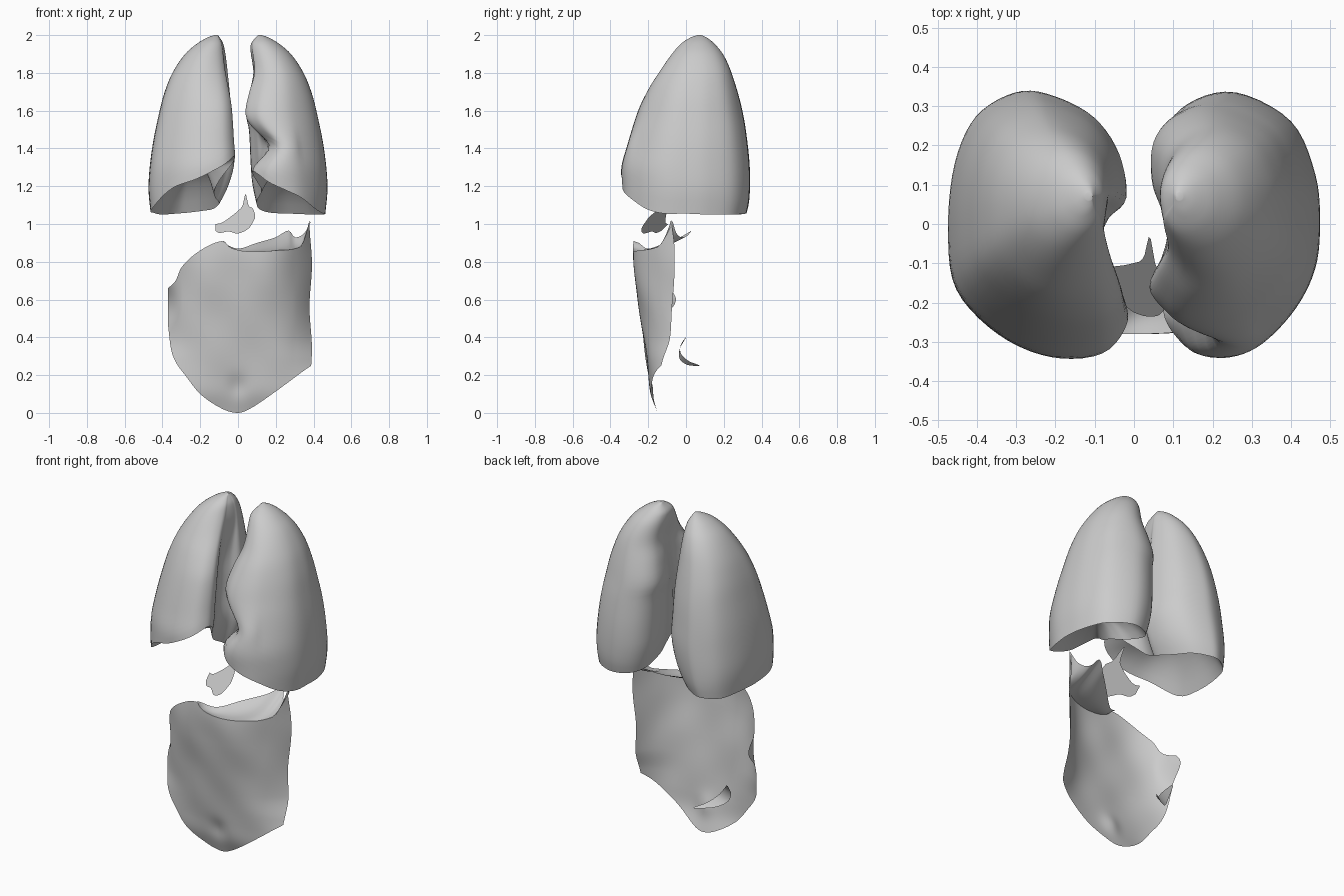
import bpy, bmesh, math
from mathutils import Vector

if "Cube" in bpy.data.objects:
    bpy.data.objects.remove(bpy.data.objects["Cube"])


def curve(pts, x):
    """Smooth interpolation through (position, value) pairs."""
    x = min(max(x, pts[0][0]), pts[-1][0])
    n = len(pts)
    i = 0
    while i < n - 2 and x > pts[i + 1][0]:
        i += 1

    def slope(k):
        a, b = pts[max(k - 1, 0)], pts[min(k + 1, n - 1)]
        return (b[1] - a[1]) / (b[0] - a[0])
    (x0, y0), (x1, y1) = pts[i], pts[i + 1]
    h = x1 - x0
    t = (x - x0) / h
    return (y0 * (2*t**3 - 3*t*t + 1) + slope(i) * h * (t**3 - 2*t*t + t)
            + y1 * (3*t*t - 2*t**3) + slope(i + 1) * h * (t**3 - t*t))


def closed_spline(pts, per):
    """Closed Catmull-Rom through the control points."""
    P = [Vector(p) for p in pts]
    n, out = len(P), []
    for i in range(n):
        a, b, c, d = P[i - 1], P[i], P[(i + 1) % n], P[(i + 2) % n]
        for k in range(per):
            t = k / per
            out.append(0.5 * (2*b + (c - a)*t + (2*a - 5*b + 4*c - d)*t*t
                              + (3*b - a - 3*c + d)*t**3))
    return out


def finish(name, bm, closed=False, angle=60):
    if closed:
        bmesh.ops.recalc_face_normals(bm, faces=bm.faces)
    me = bpy.data.meshes.new(name)
    bm.to_mesh(me)
    bm.free()
    ob = bpy.data.objects.new(name, me)
    bpy.context.collection.objects.link(ob)
    bpy.ops.object.select_all(action='DESELECT')
    ob.select_set(True)
    bpy.context.view_layer.objects.active = ob
    bpy.ops.object.shade_smooth_by_angle(angle=math.radians(angle))
    return ob


def sheet(name, f, nu, nv):
    bm = bmesh.new()
    g = [[bm.verts.new(f(i / nu, j / nv)) for i in range(nu + 1)] for j in range(nv + 1)]
    for j in range(nv):
        for i in range(nu):
            bm.faces.new((g[j][i], g[j][i+1], g[j+1][i+1], g[j+1][i]))
    return finish(name, bm)


# Lung silhouettes by height, shared by both lungs
OUTER = [(1.05, .462), (1.2, .474), (1.4, .455), (1.6, .415), (1.7, .388),
         (1.8, .347), (1.9, .28), (1.96, .21), (1.99, .155), (2.0, .125)]
FRONT = [(1.05, -.325), (1.2, -.335), (1.3, -.338), (1.4, -.312), (1.6, -.25),
         (1.72, -.195), (1.8, -.145), (1.9, -.075), (1.96, -.02), (1.99, .03), (2.0, .06)]
BACK = [(1.05, .315), (1.12, .33), (1.25, .335), (1.4, .325), (1.6, .295), (1.8, .24),
        (1.9, .195), (1.96, .145), (1.99, .105), (2.0, .08)]


def lung(name, side, inner, outline, notch, dome):
    ring = closed_spline(outline, 5)

    def point(p, z):
        # sections round off towards the apex
        d = Vector((p.x - .5, p.y - .5))
        k = min(1, max(0, (z - 1.6) / .35))
        k = .85 * k * k * (3 - 2 * k)
        q = d.lerp(d.normalized() * .5, k) + Vector((.5, .5))
        xi, yf = curve(inner, z), curve(FRONT, z)
        x = xi + q.x * (curve(OUTER, z) - xi)
        y = yf + q.y * (curve(BACK, z) - yf)
        # hollow for the heart in the front inner border
        w = max(0, 1 - p.x / .7) * min(1, 1.8 * max(0, 1 - p.y / .45))
        x += notch * w * math.exp(-((z - 1.41) / .085) ** 2)
        return Vector((side * x, y, z))
    rows = 40
    loops = []
    for j in range(rows + 1):
        t = math.sin(math.pi / 2 * j / rows)
        loops.append([point(p, p.z + (2.0 - p.z) * t) for p in ring])
    # hollow base rising to a dome
    base = loops[0]
    c = sum(base, Vector()) / len(base)
    caps = []
    for k in range(9, 0, -1):
        s = k / 10
        caps.append([Vector((c.x + (p.x - c.x) * s, c.y + (p.y - c.y) * s,
                             p.z + (dome - p.z) * (1 - s ** 2.5))) for p in base])
    loops = caps[::-1] + loops
    bm = bmesh.new()
    V = [[bm.verts.new(p) for p in l] for l in loops]
    n = len(ring)
    for a, b in zip(V, V[1:]):
        for i in range(n):
            k = (i + 1) % n
            bm.faces.new((a[i], a[k], b[k], b[i]))
    for l, z in ((V[0], dome), (V[-1], 2.0)):
        m = sum((v.co for v in l), Vector()) / n
        v = bm.verts.new((m.x, m.y, z))
        for i in range(n):
            bm.faces.new((l[i], l[(i + 1) % n], v))
    finish(name, bm, True)


# Outlines: (inner-to-outer fraction, front-to-back fraction, height of base edge)
lung("lung_left_of_view", -1,
     [(1.05, .13), (1.12, .085), (1.2, .045), (1.32, .012), (1.45, .018), (1.6, .028),
      (1.8, .05), (1.95, .075), (2.0, .105)],
     [(1, .48, 1.065), (.95, .25, 1.09), (.7, .08, 1.19), (.42, 0, 1.24), (.15, .01, 1.31),
      (.02, .1, 1.36), (.03, .2, 1.33), (.13, .32, 1.25), (.17, .42, 1.18), (.12, .52, 1.14),
      (.02, .6, 1.11), (.06, .77, 1.08), (.2, .91, 1.07), (.42, .99, 1.06), (.6, 1, 1.055),
      (.83, .91, 1.05), (.96, .73, 1.06)], 0, 1.31)
lung("lung_right_of_view", 1,
     [(1.05, .1), (1.2, .065), (1.3, .055), (1.5, .045), (1.58, .03), (1.7, .05),
      (1.8, .072), (1.95, .065), (2.0, .105)],
     [(1, .5, 1.055), (.97, .33, 1.055), (.85, .18, 1.08), (.65, .05, 1.14), (.45, 0, 1.18),
      (.25, .01, 1.22), (.12, .07, 1.26), (.02, .17, 1.28), (.1, .3, 1.22), (.14, .42, 1.18),
      (.1, .53, 1.15), (.04, .66, 1.12), (.05, .84, 1.08), (.2, .96, 1.06), (.48, 1, 1.055),
      (.82, .89, 1.05), (.97, .69, 1.05)], .11, 1.27)

# Abdominal lining sheet
BOTTOM = [(-.37, .46), (-.355, .34), (-.33, .27), (-.28, .2), (-.2, .1), (-.08, .02), (0, 0),
          (.06, .02), (.16, .085), (.385, .25)]
TOP = [(-.37, .66), (-.33, .7), (-.3, .77), (-.2, .86), (-.08, .91), (-.04, .875),
       (.05, .855), (.2, .86), (.33, .88), (.36, .94), (.385, 1.02)]
SHEET_FRONT = [(0, -.15), (.1, -.185), (.2, -.2), (.5, -.24), (.7, -.27), (.85, -.28), (1.05, -.26)]
SHEET_BACK = [(0, -.15), (.1, -.16), (.28, -.125), (.4, -.085), (.6, -.07), (.85, -.06), (1.02, -.08)]


def sheet_y(x, z):
    f, b = curve(SHEET_FRONT, z), curve(SHEET_BACK, z)
    w = min(1, abs(x) / .385) ** 3.2
    y = f + (b - f) * w * (1 if x > 0 else .75)
    if x < -.3:  # curled edge
        y += .08 * ((-x - .3) / .07) ** 2 * math.exp(-((z - .6) / .08) ** 2)
    y += .003 * math.sin(19*x + 2 + 4*z) * math.sin(15*z)
    return y + .015 * math.exp(-(x / .05) ** 2 - ((z - .14) / .06) ** 2)


def lining(u, v):
    x = .0075 - .3775 * math.cos(math.pi * u)
    z = curve(BOTTOM, x)
    z += (curve(TOP, x) - z) * v
    return (x - .006 * math.sin(14 * z) * max(0, x - .3) / .08, sheet_y(x, z), z)


sheet("abdominal_lining", lining, 64, 64)

# Shelf folding back from the top of the lining
SHELF_Y = [(-.08, -.25), (0, -.2), (.1, -.11), (.2, -.02), (.27, .03), (.31, -.02), (.35, -.05), (.385, -.07)]
SHELF_Z = [(-.08, .9), (0, .87), (.1, .9), (.2, .93), (.27, .965), (.3, .93), (.35, .95), (.385, 1.01)]


def shelf(u, v):
    x = -.08 + .465 * u
    z0 = curve(TOP, x)
    y0 = sheet_y(x, z0)
    return (x, y0 + (curve(SHELF_Y, x) - y0) * v,
            z0 + (curve(SHELF_Z, x) - z0) * v - .02 * math.sin(math.pi * v) * math.sin(math.pi * u))


sheet("upper_shelf", shelf, 40, 16)

# Small membrane between the lungs and the lining
LOW = [(-.12, .965), (-.1, .953), (-.05, .96), (0, .95), (.06, .98), (.09, 1.03)]
HIGH = [(-.12, 1.0), (-.09, 1.005), (-.05, 1.03), (0, 1.07), (.025, 1.1), (.04, 1.16),
        (.055, 1.1), (.08, 1.08), (.09, 1.05)]


def membrane(u, v):
    x = -.12 + .21 * u
    lo = curve(LOW, x)
    z = lo + (curve(HIGH, x) - lo) * v
    return (x, -.14 - .14 * u + 1.05 * (z - .955), z)


sheet("middle_membrane", membrane, 40, 14)

# Small loose scrap behind the lining, low on the left
SPINE = [(-.27, 0, .40), (-.25, -.03, .35), (-.22, -.03, .30), (-.17, .01, .265), (-.1, .07, .25)]


def scrap(u, v):
    c = [curve([(i / 4, p[k]) for i, p in enumerate(SPINE)], u) for k in range(3)]
    w = (v - .5) * .07 * math.sin(math.pi * (.05 + .9 * u))
    return (c[0] + w * .8, c[1] + w * .1, c[2] + w * .4)


sheet("loose_scrap", scrap, 20, 6)
